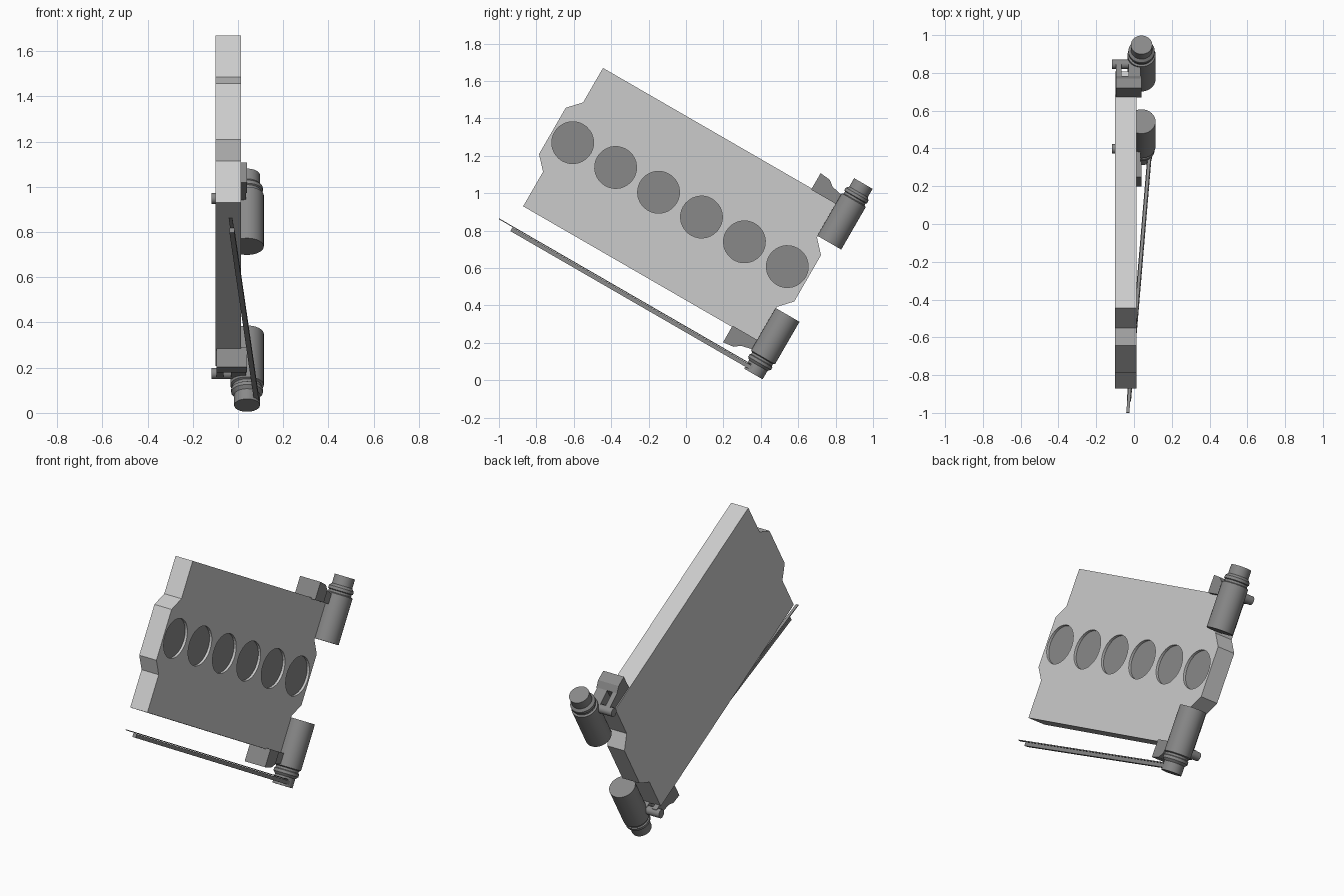
import bpy, bmesh, math
from mathutils import Matrix, Vector

cube = bpy.data.objects.get("Cube")
if cube:
    bpy.data.objects.remove(cube)

# Tilted working frame: x across, y along the panel, z up the panel
FRAME = Matrix.Translation((0, -0.032, 0.939)) @ Matrix.Rotation(math.radians(-30), 4, 'X')


def material(name, value):
    m = bpy.data.materials.new(name)
    m.use_nodes = True
    colour = (value, value, value, 1)
    m.diffuse_color = colour
    m.node_tree.nodes["Principled BSDF"].inputs["Base Color"].default_value = colour
    return m


LIGHT = material("light grey", 0.6)
DARK = material("dark grey", 0.25)


def finish(name, bm, mat, smooth=False):
    bmesh.ops.recalc_face_normals(bm, faces=bm.faces)
    mesh = bpy.data.meshes.new(name)
    bm.to_mesh(mesh)
    bm.free()
    mesh.materials.append(mat)
    ob = bpy.data.objects.new(name, mesh)
    bpy.context.scene.collection.objects.link(ob)
    ob.matrix_world = FRAME
    if smooth:
        bpy.ops.object.select_all(action='DESELECT')
        ob.select_set(True)
        bpy.context.view_layer.objects.active = ob
        bpy.ops.object.shade_smooth_by_angle(angle=math.radians(35))
    return ob


def extrude_profile(name, points, x0, x1, mat):
    """Profile in the panel plane, extruded across its thickness."""
    bm = bmesh.new()
    face = bm.faces.new([bm.verts.new((x0, u, v)) for u, v in points])
    new = bmesh.ops.extrude_face_region(bm, geom=[face])["geom"]
    verts = [g for g in new if isinstance(g, bmesh.types.BMVert)]
    bmesh.ops.translate(bm, verts=verts, vec=(x1 - x0, 0, 0))
    return finish(name, bm, mat)


def cross_cylinder(bm, u, v, r, x0, x1, sides):
    """Cylinder running across the panel thickness."""
    place = Matrix.Translation(((x0 + x1) / 2, u, v)) @ Matrix.Rotation(math.pi / 2, 4, 'Y')
    bmesh.ops.create_cone(bm, cap_ends=True, segments=sides, radius1=r, radius2=r,
                          depth=x1 - x0, matrix=place)


def lathe(name, profile, x, u, mat):
    """Turned part with its axis up the panel."""
    bm = bmesh.new()
    verts = [bm.verts.new((x + r, u, v)) for r, v in profile]
    edges = [bm.edges.new(pair) for pair in zip(verts, verts[1:])]
    bmesh.ops.spin(bm, geom=verts + edges, cent=(x, u, 0), axis=(0, 0, 1),
                   angle=math.tau, steps=32)
    bmesh.ops.remove_doubles(bm, verts=bm.verts, dist=1e-5)
    return finish(name, bm, mat, True)


# Panel with a raised tab on both short ends
FACE_X, RECESS = 0.013, 0.015
quarter = [(0.722, 0.427), (0.722, 0.214), (0.788, 0.143)]
right_end = quarter + [(u, -v) for u, v in reversed(quarter)]
outline = right_end + [(-u, -v) for u, v in right_end]
panel = extrude_profile("panel", outline, -0.1, FACE_X, LIGHT)
panel.data.materials.append(DARK)

# Row of shallow round recesses
bm = bmesh.new()
for i in range(6):
    cross_cylinder(bm, (i - 2.5) * 0.265, 0, 0.112, FACE_X - RECESS, FACE_X + 0.1, 32)
cutter = finish("recess_cutter", bm, LIGHT)
cutter.hide_render = True
cut = panel.modifiers.new("recesses", 'BOOLEAN')
cut.object = cutter
cut.solver = 'EXACT'
bpy.context.view_layer.update()
bpy.ops.object.select_all(action='DESELECT')
panel.select_set(True)
bpy.context.view_layer.objects.active = panel
bpy.ops.object.modifier_apply(modifier=cut.name)
bpy.data.objects.remove(cutter)
for p in panel.data.polygons:
    floor = p.normal.x > 0.9 and p.center.x < FACE_X - RECESS / 2
    p.material_index = 1 if floor else 0

# Motor, bracket and pivot at the upper and lower corners
motor_profile = [(0, 0.223), (0.074, 0.223), (0.074, 0.485), (0.064, 0.49), (0.064, 0.502),
                 (0.07, 0.506), (0.07, 0.522), (0.057, 0.536), (0.057, 0.588), (0, 0.588)]
block = [(0.567, 0.42), (0.567, 0.522), (0.628, 0.515), (0.66, 0.49), (0.66, 0.42)]
cheek = [(0.66, 0.42), (0.66, 0.49), (0.755, 0.47), (0.775, 0.447), (0.755, 0.42)]

for label, side in (("upper", 1), ("lower", -1)):
    def flip(points):
        return [(a, side * b) for a, b in points]

    lathe(label + "_motor", flip(motor_profile), 0.04, 0.7925, DARK)
    extrude_profile(label + "_bracket_block", flip(block), -0.095, 0.04, DARK)
    for part, x0, x1 in (("outer", -0.095, -0.065), ("inner", -0.03, 0.035)):
        extrude_profile(f"{label}_bracket_{part}_cheek", flip(cheek), x0, x1, DARK)
    bm = bmesh.new()
    cross_cylinder(bm, 0.755, side * 0.447, 0.025, -0.117, 0.04, 16)
    finish(label + "_pivot_pin", bm, DARK, True)


# Slanting rod beside the panel's lower edge, with a thin blade along it
def slanted_bar(name, u0, u1, v0, v1, width):
    bar = extrude_profile(name, [(u0, v0), (u1, v0), (u1, v1), (u0, v1)],
                          -width / 2, width / 2, DARK)
    for vert in bar.data.vertices:
        vert.co.x += 0.083 - 0.073 * (0.79 - vert.co.y)


slanted_bar("rod", -0.715, 0.8, -0.576, -0.554, 0.022)
slanted_bar("blade", -0.8, 0.8, -0.552, -0.547, 0.016)
